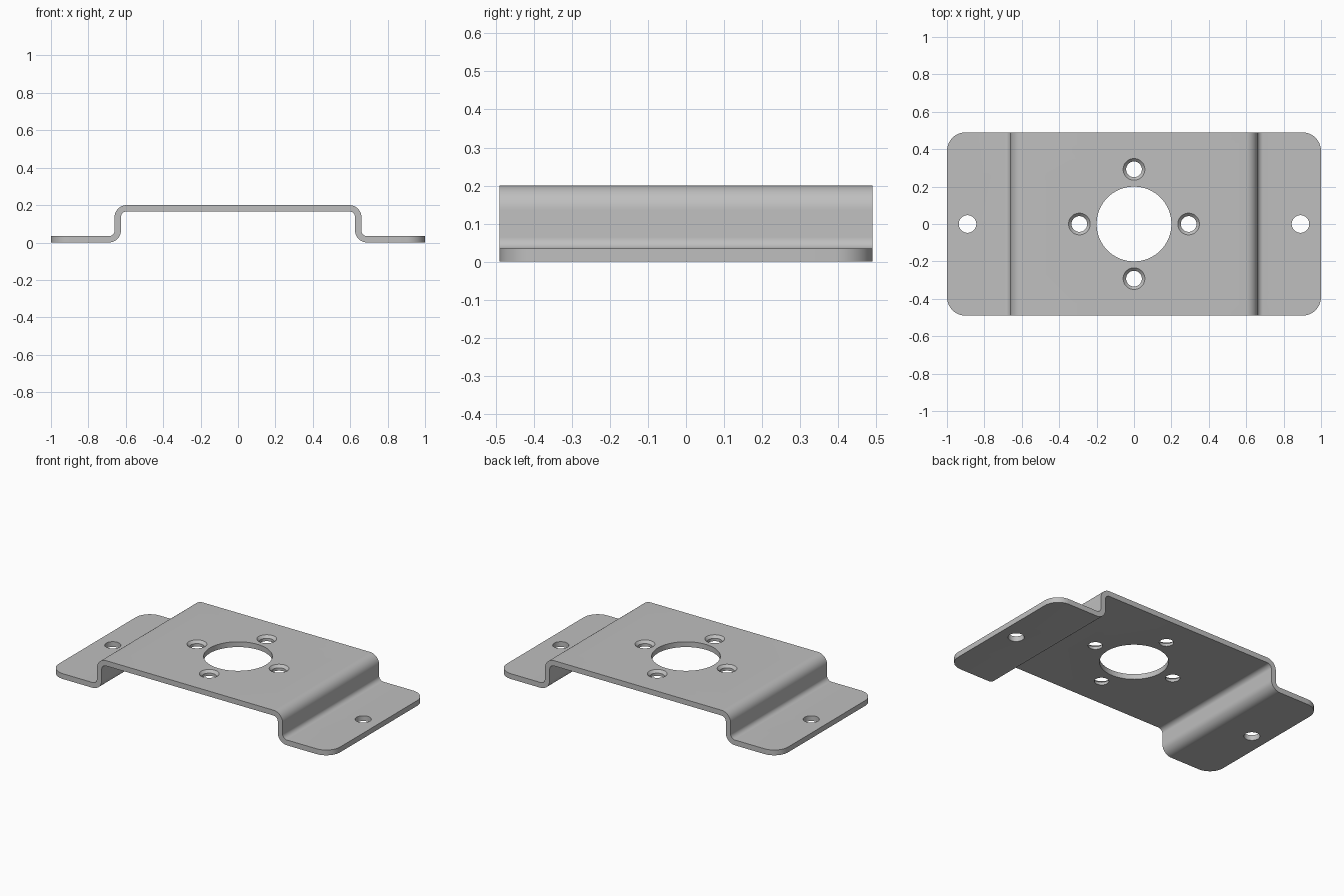
import bpy, bmesh
from math import sin, cos, pi, radians

if "Cube" in bpy.data.objects:
    bpy.data.objects.remove(bpy.data.objects["Cube"])

T = 0.034            # sheet thickness
H = 0.2              # overall height
W = 0.49             # half depth in y
WEB = 0.643          # x of the web mid plane
R = 0.0475           # mid-line bend radius
SEG = 12


def half_profile(side):
    """Right half of one sheet surface: side +1 upper face, -1 lower face."""
    pts = []
    for i in range(SEG + 1):                       # upper bend
        a = pi / 2 * (1 - i / SEG)
        r = R + side * T / 2
        pts.append((WEB - R + r * cos(a), H - T / 2 - R + r * sin(a)))
    for i in range(SEG + 1):                       # lower bend
        a = pi + pi / 2 * i / SEG
        r = R - side * T / 2
        pts.append((WEB + R + r * cos(a), T / 2 + R + r * sin(a)))
    pts.append((1.0, T if side > 0 else 0.0))      # flange end
    return pts


def mesh_object(name, bm):
    bmesh.ops.recalc_face_normals(bm, faces=bm.faces[:])
    me = bpy.data.meshes.new(name)
    bm.to_mesh(me)
    bm.free()
    ob = bpy.data.objects.new(name, me)
    bpy.context.collection.objects.link(ob)
    return ob


def add_lathe(bm, x, y, profile, n=64):
    """Closed solid of revolution from (radius, z) pairs."""
    rings = [[bm.verts.new((x + r * cos(2 * pi * k / n), y + r * sin(2 * pi * k / n), z))
              for k in range(n)] for r, z in profile]
    for lo, hi in zip(rings, rings[1:]):
        for k in range(n):
            j = (k + 1) % n
            bm.faces.new((lo[k], lo[j], hi[j], hi[k]))
    bm.faces.new(rings[0][::-1])
    bm.faces.new(rings[-1])


# Bent sheet: mirrored hat profile extruded along y
up, low = half_profile(1), half_profile(-1)
outline = ([(-x, z) for x, z in reversed(up)] + up +
           list(reversed(low)) + [(-x, z) for x, z in low])
bm = bmesh.new()
face = bm.faces.new([bm.verts.new((x, -W, z)) for x, z in outline])
ext = bmesh.ops.extrude_face_region(bm, geom=[face], use_keep_orig=True)
bmesh.ops.translate(bm, vec=(0, 2 * W, 0),
                    verts=[g for g in ext["geom"] if isinstance(g, bmesh.types.BMVert)])
bmesh.ops.recalc_face_normals(bm, faces=bm.faces[:])

# Rounded flange corners
corners = [e for e in bm.edges
           if all(abs(abs(v.co.x) - 1) < 1e-4 for v in e.verts)
           and abs(e.verts[0].co.z - e.verts[1].co.z) > 0.01]
bmesh.ops.bevel(bm, geom=corners, offset=0.1, segments=12, profile=0.5, affect='EDGES')
bracket = mesh_object("mounting_bracket", bm)

# Holes: centre bore, four countersunk screw holes, two flange holes
bm = bmesh.new()
add_lathe(bm, 0, 0, [(0.2, 0.1), (0.2, 0.3)], 96)
for x, y in ((1, 0), (-1, 0), (0, 1), (0, -1)):
    add_lathe(bm, x * 0.292, y * 0.292,
              [(0.042, 0.1), (0.042, H - 0.016), (0.058, H), (0.078, H + 0.02)])
for s in (-1, 1):
    add_lathe(bm, s * 0.89, 0, [(0.047, -0.05), (0.047, 0.09)])
cutter = mesh_object("hole_cutter", bm)
cutter.hide_render = True

mod = bracket.modifiers.new("holes", 'BOOLEAN')
mod.operation = 'DIFFERENCE'
mod.solver = 'EXACT'
mod.object = cutter
bpy.context.view_layer.objects.active = bracket
bracket.select_set(True)
bpy.ops.object.modifier_apply(modifier="holes")
bpy.data.objects.remove(cutter, do_unlink=True)

# Colour and shading
mat = bpy.data.materials.new("grey metal")
mat.diffuse_color = (0.52, 0.52, 0.52, 1)
mat.use_nodes = True
mat.node_tree.nodes["Principled BSDF"].inputs["Base Color"].default_value = mat.diffuse_color
bracket.data.materials.clear()
bracket.data.materials.append(mat)
bpy.ops.object.shade_smooth_by_angle(angle=radians(30))
